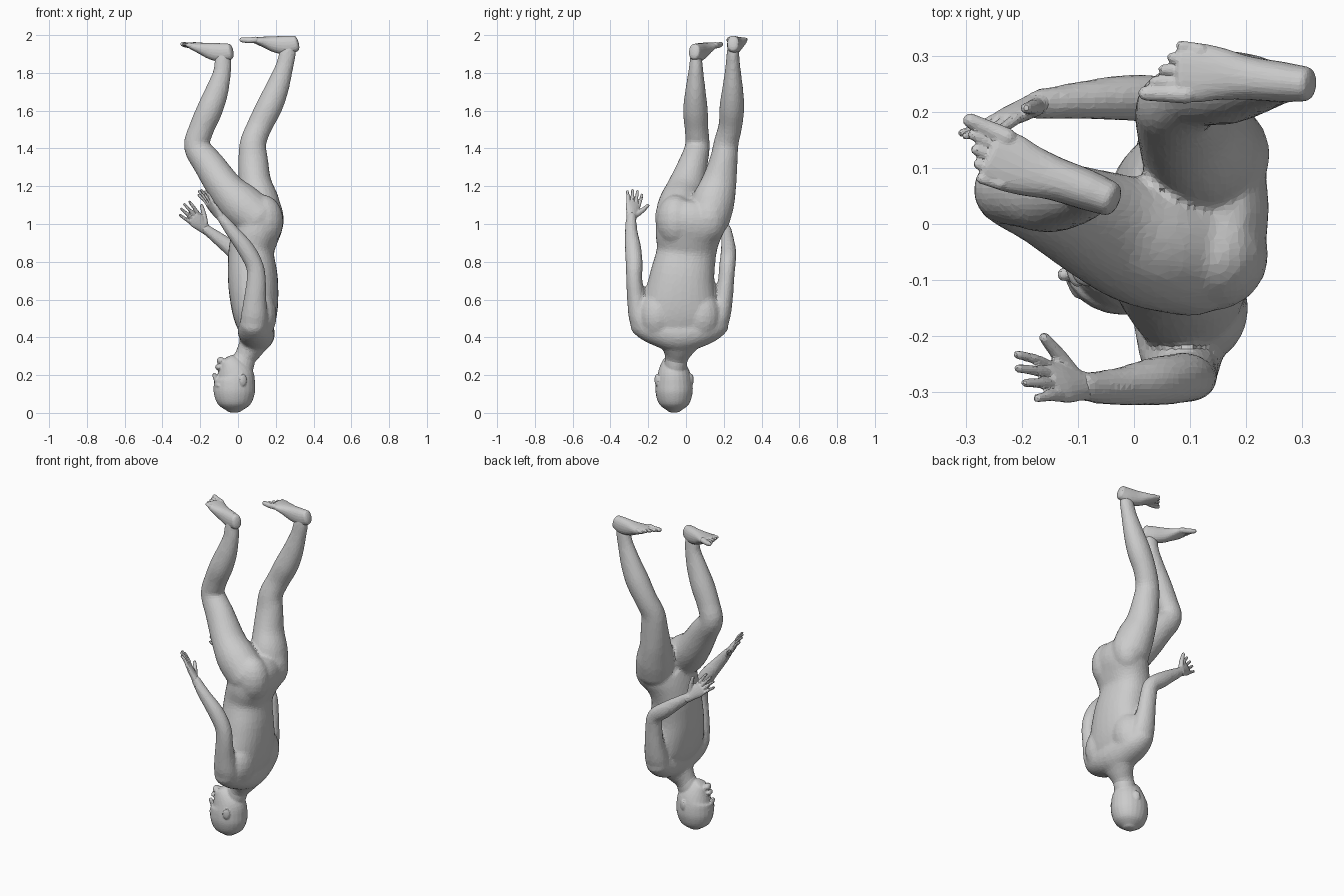
import bpy, bmesh
from math import sin, cos, pi, radians
from mathutils import Vector, Matrix

bm = bmesh.new()
X, Z = Vector((1, 0, 0)), Vector((0, 0, 1))


def catmull(p, q, r, s, t):
    return [0.5 * (2 * b + (c - a) * t + (2 * a - 5 * b + 4 * c - d) * t * t
                   + (3 * b - a - 3 * c + d) * t ** 3) for a, b, c, d in zip(p, q, r, s)]


def tube(stations, ref=X, sides=20, steps=4, cap=0.6, power=1.0):
    """Closed smooth skin through (x, y, z, depth radius, side radius) stations."""
    n = len(stations)
    pts = []
    for i in range(n - 1):
        p, q, r, s = (stations[max(0, min(n - 1, i + k))] for k in (-1, 0, 1, 2))
        pts += [catmull(p, q, r, s, j / steps) for j in range(steps)]
    pts.append(list(stations[-1]))
    centres = [Vector(p[:3]) for p in pts]
    rings = []

    def ring(c, u, v, a, b):
        vs = []
        for k in range(sides):
            t = 2 * pi * k / sides
            cu, sv = cos(t), sin(t)
            cu = abs(cu) ** power * (1 if cu > 0 else -1)
            sv = abs(sv) ** power * (1 if sv > 0 else -1)
            vs.append(bm.verts.new(c + u * a * cu + v * b * sv))
        rings.append(vs)

    for i, p in enumerate(pts):
        d = (centres[min(i + 1, len(pts) - 1)] - centres[max(i - 1, 0)]).normalized()
        u = (ref - d * ref.dot(d)).normalized()
        v = d.cross(u)
        a, b = p[3], p[4]
        h = min(a, b) * cap
        if i == 0:
            for t in (80, 55, 28):
                t = radians(t)
                ring(centres[i] - d * h * sin(t), u, v, a * cos(t), b * cos(t))
        ring(centres[i], u, v, a, b)
        if i == len(pts) - 1:
            for t in (28, 55, 80):
                t = radians(t)
                ring(centres[i] + d * h * sin(t), u, v, a * cos(t), b * cos(t))
    for r0, r1 in zip(rings, rings[1:]):
        for k in range(sides):
            m = (k + 1) % sides
            bm.faces.new((r0[k], r0[m], r1[m], r1[k]))
    bm.faces.new(rings[0][::-1])
    bm.faces.new(rings[-1])


def digit(points, r0, r1, ref=Z):
    n = len(points) - 1
    tube([(*p, r0 + (r1 - r0) * i / n, r0 + (r1 - r0) * i / n) for i, p in enumerate(points)],
         ref, 10, 3, 1.0)


def blob(centre, size, yaw=0):
    m = Matrix.Translation(centre) @ Matrix.Rotation(yaw, 4, 'Z') @ Matrix.Diagonal((*size, 1))
    bmesh.ops.create_uvsphere(bm, u_segments=16, v_segments=10, radius=1, matrix=m)


def finish(name, voxel, soften, ratio):
    """Fuse everything drawn so far into one skin with visible facets."""
    bmesh.ops.recalc_face_normals(bm, faces=bm.faces)
    me = bpy.data.meshes.new(name)
    bm.to_mesh(me)
    bm.clear()
    ob = bpy.data.objects.new(name, me)
    bpy.context.collection.objects.link(ob)
    rem = ob.modifiers.new("fuse", 'REMESH')
    rem.mode, rem.voxel_size = 'VOXEL', voxel
    sm = ob.modifiers.new("soften", 'SMOOTH')
    sm.factor, sm.iterations = .5, soften
    ob.modifiers.new("facets", 'DECIMATE').ratio = ratio


def foot(name, heel, toe, inner):
    """Foot with the sole upwards; inner is the side (+1/-1) of the big toe."""
    heel, toe = Vector(heel), Vector(toe)
    d = toe - heel
    side = Z.cross(d).normalized() * inner
    st = []
    for f, half, h, off in ((.06, .031, .085, 0), (.2, .036, .1, 0), (.4, .039, .088, -.002),
                            (.56, .047, .064, -.005), (.68, .053, .046, -.004), (.79, .049, .03, -.002)):
        c = heel + d * f + side * off - Z * h / 2
        st.append((*c, h / 2, half))
    tube(st, Z, power=.9, cap=.5)
    for k in range(5):
        off = side * (.036 - .02 * k)
        base = heel + d * (.74 - .015 * k) + off - Z * .016
        tip = heel + d * (.97 - .045 * k) + off * 1.12 - Z * .013
        r = .016 if k == 0 else .0115
        digit([base, (base + tip) / 2 - Z * .003, tip], r * 1.1, r * .85)
    finish(name, .004, 3, .15)


def hand(name, wrist, aim, across, thumb_bend):
    """Palm, four fingers and a thumb; across points from index to little finger."""
    w, d = Vector(wrist), Vector(aim).normalized()
    s = Vector(across)
    s = (s - d * s.dot(d)).normalized()
    nrm = d.cross(s)
    tube([(*(w + d * t), a, b) for t, a, b in
          ((-.02, .022, .024), (.03, .019, .034), (.065, .017, .042), (.095, .013, .04))], nrm)
    for k, length in enumerate((.082, .094, .088, .068)):
        o = -.031 + .0205 * k
        base = w + d * .088 + s * o
        tip = base + d * length + s * o * .4
        digit([base, (base + tip) / 2 + nrm * .004, tip], .0108, .008, nrm)
    n = nrm * thumb_bend
    digit([w + d * .025 - s * .02, w + d * .06 - s * .05 + n * .01,
           w + d * .1 - s * .075 + n * .02], .017, .01, nrm)
    finish(name, .004, 3, .2)


# torso, from shoulders up to the pelvis
tube([(.1, -.035, .42, .085, .155), (.092, -.035, .5, .113, .2),
      (.086, -.03, .6, .128, .192), (.078, -.02, .72, .132, .172), (.07, .002, .85, .121, .158),
      (.095, .012, .95, .124, .175), (.12, .03, 1.02, .122, .175), (.115, .04, 1.07, .105, .13)],
     sides=28, power=.9, cap=.5)
# shoulder girdle and shoulder blades
tube([(.08, -.235, .475, .072, .07), (.087, -.165, .44, .09, .08), (.1, -.035, .42, .095, .1),
      (.087, .1, .44, .09, .08), (.08, .165, .475, .072, .07)], cap=.8)
blob((.115, -.15, .515), (.09, .1, .13))
blob((.115, .085, .515), (.09, .1, .13))
# buttocks
blob((.15, .125, 1.03), (.093, .095, .13))
blob((.133, -.055, 1.015), (.108, .102, .14))
# neck and trapezius
tube([(-.005, -.062, .2, .055, .055), (.036, -.05, .29, .058, .062), (.065, -.042, .34, .068, .09),
      (.1, -.035, .4, .08, .14)])

# legs
tube([(.13, .12, 1.02, .11, .11), (.113, .145, 1.12, .105, .113), (.09, .175, 1.22, .087, .094),
      (.08, .2, 1.34, .079, .074), (.08, .213, 1.43, .07, .066), (.115, .235, 1.52, .067, .063),
      (.165, .243, 1.62, .07, .066), (.208, .247, 1.72, .062, .055), (.245, .248, 1.83, .048, .04),
      (.262, .248, 1.9, .045, .034), (.275, .248, 1.94, .036, .028)])
tube([(.115, -.055, 1.02, .115, .112), (.02, -.035, 1.1, .116, .113), (-.06, -.005, 1.18, .097, .102),
      (-.15, .035, 1.31, .083, .079), (-.217, .06, 1.41, .07, .066), (-.195, .056, 1.5, .067, .063),
      (-.152, .05, 1.6, .069, .066), (-.113, .05, 1.7, .062, .055), (-.085, .052, 1.8, .048, .041),
      (-.08, .053, 1.86, .045, .034), (-.072, .05, 1.9, .036, .028)])

# arms
tube([(.085, -.2, .45, .075, .065), (.085, -.24, .5, .072, .062), (.09, -.262, .6, .06, .05),
      (.097, -.274, .7, .052, .043), (.088, -.274, .78, .047, .045), (.04, -.28, .87, .046, .044),
      (-.03, -.29, .96, .036, .034), (-.095, -.29, 1.045, .025, .027)])
tube([(.085, .13, .45, .075, .065), (.082, .172, .5, .072, .06), (.08, .198, .6, .06, .05),
      (.075, .212, .7, .052, .043), (.06, .22, .79, .047, .043), (-.01, .225, .85, .046, .042),
      (-.1, .22, .92, .036, .034), (-.18, .212, .98, .025, .027)])
finish("torso_and_limbs", .01, 8, .25)

# feet and hands
foot("left_foot", (.325, .248, 1.999), (.015, .274, 1.988), 1)
foot("right_foot", (-.025, .038, 1.955), (-.315, .15, 1.965), -1)
hand("right_hand", (-.09, -.288, 1.035), (-.125, .02, .16), (.5, -.8, 0), 1)
hand("left_hand", (-.172, .215, .972), (-.125, -.06, .125), (-.75, -.1, -.6), -1)

# head, with the crown at the bottom
hy = -.063
tube([(x, y, z, a, b) for x, y, z, a, b in
      ((-.02, hy, .012, .04, .036), (-.02, hy, .045, .086, .078), (-.02, hy, .1, .108, .097),
       (-.019, hy, .15, .109, .098), (-.02, hy - .002, .2, .103, .089),
       (-.038, hy - .008, .245, .078, .07), (-.058, hy - .013, .278, .049, .048))],
     sides=24, cap=.3)
tube([(-.01, hy, .17, .06, .06), (.02, -.055, .25, .064, .06), (.038, -.05, .3, .057, .06)])
# nose, lips, chin and brow
face = Vector((-.97, -.25, 0))
c = Vector((-.02, hy, 0))
digit([c + face * .095 + Z * .155, c + face * .102 + Z * .18, c + face * .108 + Z * .2], .011, .013, X)
blob(c + face * .088 + Z * .242, (.015, .03, .016), radians(14))
blob(c + face * .074 + Z * .276, (.021, .03, .02), radians(14))
blob(c + face * .094 + Z * .145, (.014, .05, .016), radians(14))
# ears
for s in (-1, 1):
    blob((.015 - s * .012, hy + s * .092, .175), (.021, .01, .033), s * radians(-22))
finish("head", .005, 5, .2)
